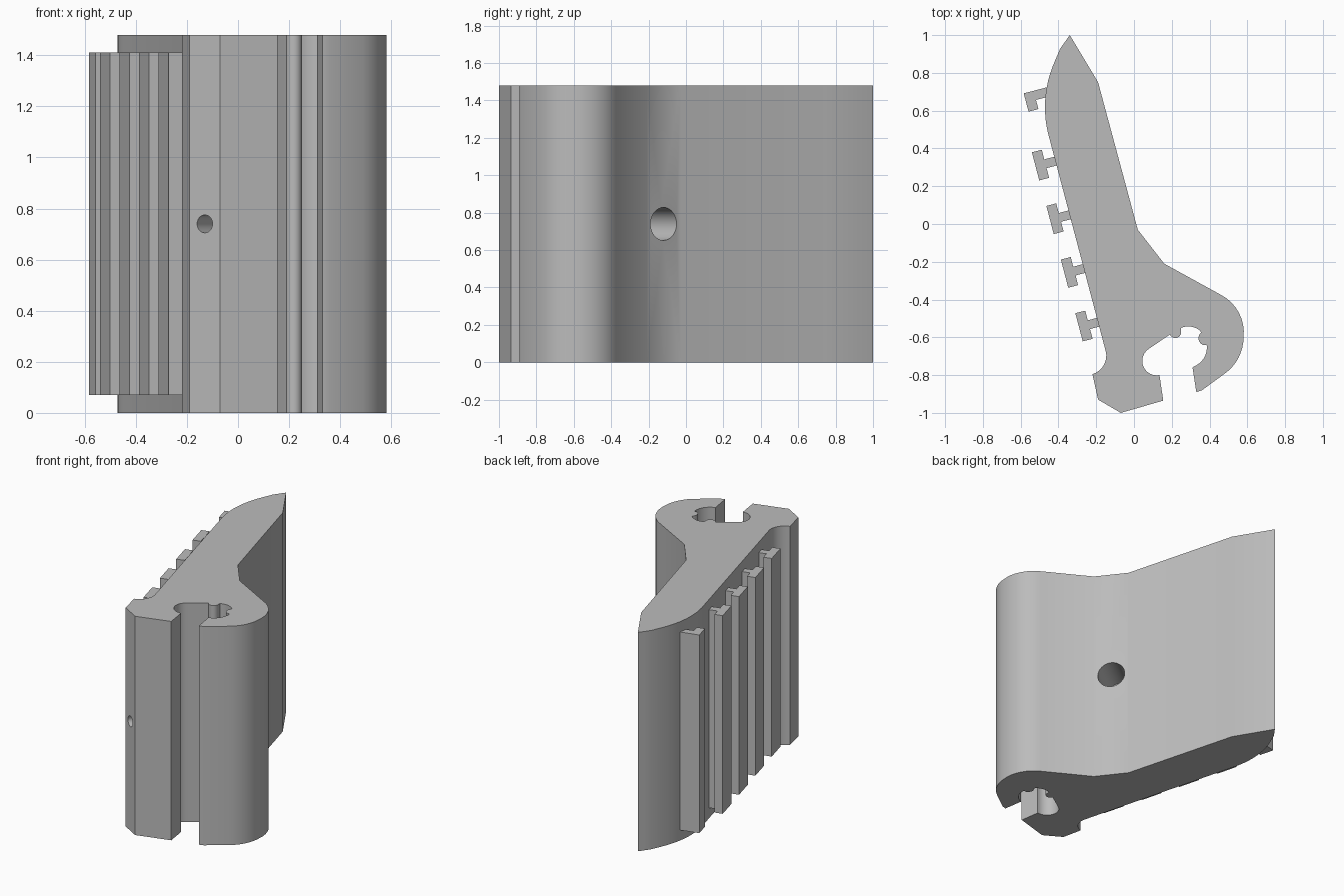
import bpy, bmesh, math
from mathutils import Vector

if "Cube" in bpy.data.objects:
    bpy.data.objects.remove(bpy.data.objects["Cube"], do_unlink=True)

HEIGHT = 1.48
grey = bpy.data.materials.new("plain grey")
grey.use_nodes = True
COLOUR = (0.5, 0.5, 0.5, 1)
grey.diffuse_color = COLOUR
grey.node_tree.nodes["Principled BSDF"].inputs["Base Color"].default_value = COLOUR


def arc(a, m, b, n=10):
    """Points on the circle through a, m and b, running from a to b."""
    a, m, b = Vector(a), Vector(m), Vector(b)
    d = 2 * (a.x * (m.y - b.y) + m.x * (b.y - a.y) + b.x * (a.y - m.y))
    qa, qm, qb = a.dot(a), m.dot(m), b.dot(b)
    c = Vector(((qa * (m.y - b.y) + qm * (b.y - a.y) + qb * (a.y - m.y)) / d,
                (qa * (b.x - m.x) + qm * (a.x - b.x) + qb * (m.x - a.x)) / d))
    r = (a - c).length
    ang = [math.atan2(p.y - c.y, p.x - c.x) for p in (a, m, b)]
    turn = math.tau
    sweep, mid = (ang[2] - ang[0]) % turn, (ang[1] - ang[0]) % turn
    if mid > sweep:
        sweep -= turn
    return [(c.x + r * math.cos(ang[0] + sweep * i / n),
             c.y + r * math.sin(ang[0] + sweep * i / n)) for i in range(n + 1)]


def extrude_profile(name, points, z0, z1):
    bm = bmesh.new()
    face = bm.faces.new([bm.verts.new((x, y, z0)) for x, y in points])
    new = bmesh.ops.extrude_face_region(bm, geom=[face])["geom"]
    verts = [v for v in new if isinstance(v, bmesh.types.BMVert)]
    bmesh.ops.translate(bm, verts=verts, vec=(0, 0, z1 - z0))
    bmesh.ops.remove_doubles(bm, verts=bm.verts, dist=0.0005)
    bmesh.ops.recalc_face_normals(bm, faces=bm.faces)
    mesh = bpy.data.meshes.new(name)
    bm.to_mesh(mesh)
    bm.free()
    mesh.materials.append(grey)
    obj = bpy.data.objects.new(name, mesh)
    bpy.context.collection.objects.link(obj)
    return obj


def drill(obj, centre, inward, radius, depth):
    """Blind round hole, horizontal, square to the face it enters."""
    axis = Vector((*inward, 0)).normalized()
    over = 0.1
    bpy.ops.mesh.primitive_cylinder_add(
        vertices=32, radius=radius, depth=depth + over,
        location=Vector((*centre, HEIGHT / 2)) + axis * (depth - over) / 2,
        rotation=axis.to_track_quat("Z", "Y").to_euler())
    cutter = bpy.context.object
    cutter.hide_render = True
    cutter.data.materials.append(grey)
    mod = obj.modifiers.new("hole", "BOOLEAN")
    mod.operation, mod.solver, mod.object = "DIFFERENCE", "EXACT", cutter
    bpy.context.view_layer.objects.active = obj
    bpy.ops.object.modifier_apply(modifier=mod.name)
    bpy.data.objects.remove(cutter, do_unlink=True)


# Body: blade, shoulder and open hook
profile = [(-0.19, 0.75), (0.02, -0.03), (0.16, -0.21)]
profile += arc((0.46, -0.375), (0.55, -0.46), (0.58, -0.6), 8)
profile += arc((0.58, -0.6), (0.555, -0.705), (0.49, -0.785), 8)[1:]
profile += [(0.36, -0.88), (0.33, -0.89), (0.31, -0.76)]
# Socket inside the hook
profile += arc((0.315, -0.755), (0.37, -0.71), (0.385, -0.64))
profile += arc((0.365, -0.64), (0.342, -0.61), (0.355, -0.575), 8)
profile += arc((0.35, -0.565), (0.30, -0.543), (0.25, -0.55), 8)
profile += arc((0.25, -0.575), (0.225, -0.603), (0.19, -0.585), 8)
profile += arc((0.08, -0.66), (0.055, -0.765), (0.135, -0.8), 12)
# Foot, relief groove and curved back of the blade
profile += [(0.155, -0.935), (-0.07, -1.0), (-0.19, -0.93), (-0.22, -0.795)]
profile += arc((-0.215, -0.793), (-0.165, -0.755), (-0.148, -0.68))
profile += arc((-0.447, 0.45), (-0.471, 0.64), (-0.42, 0.86), 12)
profile += [(-0.39, 0.93), (-0.365, 0.965), (-0.34, 1.0)]
body = extrude_profile("hook_body", profile, 0, HEIGHT)

# Screw holes in the shoulder and the foot
drill(body, (0.09, -0.12), (-0.79, -0.61), 0.088, 0.27)
drill(body, (-0.13, -0.965), (0.5, 0.86), 0.035, 0.2)

# Ribs along the sloping side: a flat cap on a narrow stem
along = Vector((-0.254, 0.967))
out = Vector((-0.967, -0.254))


def rib(name, centre, half, stem0, stem1):
    t, root = 0.027, -0.105
    outline = [(-half, t), (half, t), (half, -t), (stem1, -t), (stem1, root),
               (stem0, root), (stem0, -t), (-half, -t)]
    if stem1 >= half:
        del outline[2:4]
    pts = [Vector(centre) + along * s + out * d for s, d in outline]
    return extrude_profile(name, pts, 0.07, 1.41)


parts = [body, rib("end_rib", (-0.545, 0.65), 0.05, 0.0, 0.05)]
for i in range(4):
    parts.append(rib(f"rib_{i + 1}", (-0.495 + 0.0767 * i, 0.312 - 0.284 * i),
                     0.077, -0.024, 0.024))

# Smooth the curved walls, keep the corners crisp
bpy.ops.object.select_all(action="DESELECT")
for p in parts:
    p.select_set(True)
bpy.context.view_layer.objects.active = body
bpy.ops.object.shade_smooth_by_angle(angle=math.radians(25))
